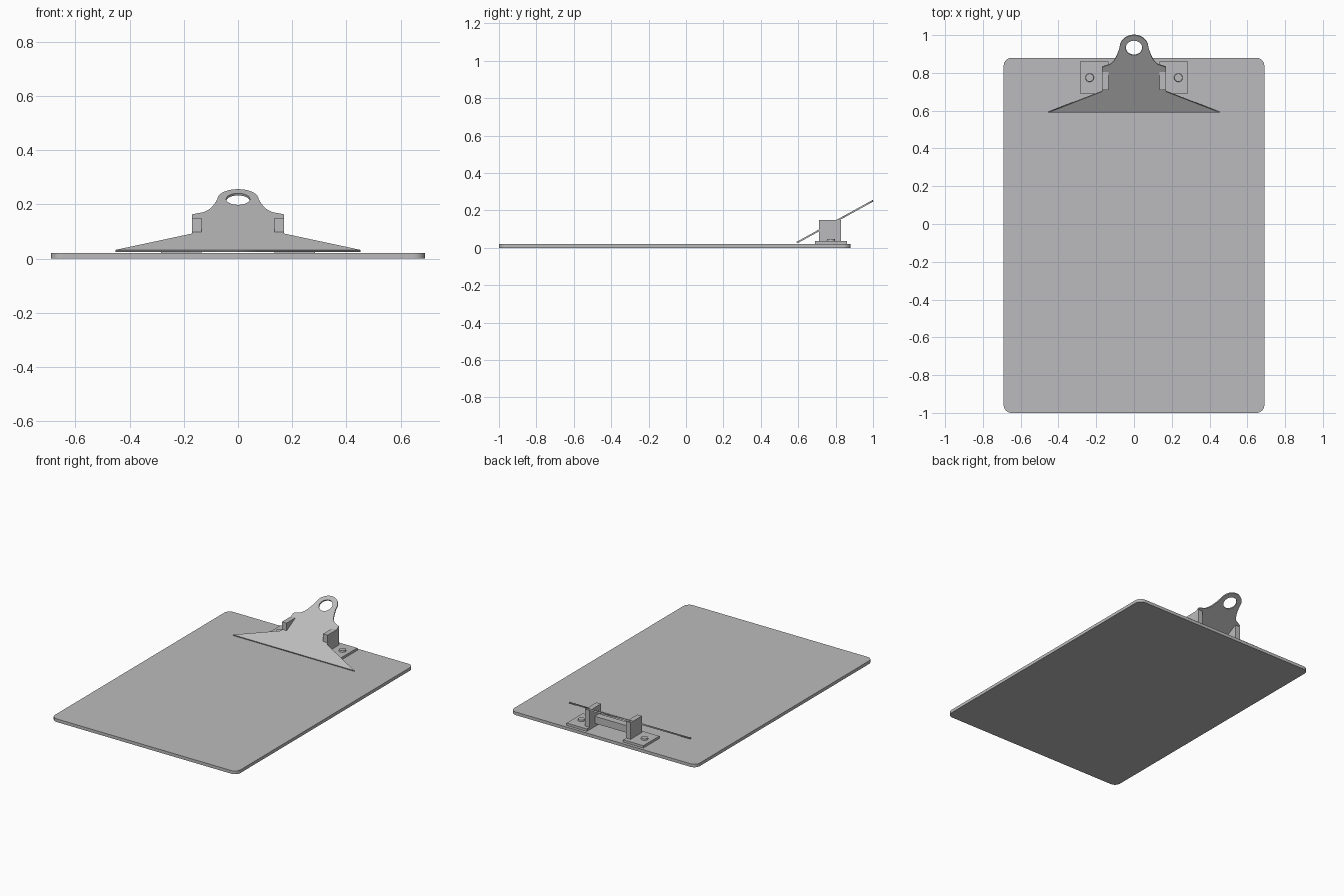
import bpy, bmesh, math

if "Cube" in bpy.data.objects:
    bpy.data.objects.remove(bpy.data.objects["Cube"])

metal = bpy.data.materials.new("grey")
metal.diffuse_color = (0.5, 0.5, 0.51, 1)
metal.use_nodes = True
metal.node_tree.nodes["Principled BSDF"].inputs["Base Color"].default_value = metal.diffuse_color


def finish(name, bm):
    me = bpy.data.meshes.new(name)
    bm.to_mesh(me)
    bm.free()
    me.materials.append(metal)
    ob = bpy.data.objects.new(name, me)
    bpy.context.collection.objects.link(ob)
    return ob


def box(name, x, y, z, corner=0):
    """Box from (min, max) ranges, with optionally rounded vertical corners."""
    bm = bmesh.new()
    bmesh.ops.create_cube(bm, size=1)
    for v in bm.verts:
        for i, (lo, hi) in enumerate((x, y, z)):
            v.co[i] = lo if v.co[i] < 0 else hi
    if corner:
        edges = [e for e in bm.edges if abs(e.verts[0].co.z - e.verts[1].co.z) > 1e-4]
        bmesh.ops.bevel(bm, geom=edges, offset=corner, segments=8, profile=0.5, affect='EDGES')
    return finish(name, bm)


# Board
T = 0.021
box("board", (-0.69, 0.69), (-1, 0.88), (0, T), 0.042)

# Bracket: feet, uprights and rivets on both sides, joined by a crossbar
for side, s in (("left", -1), ("right", 1)):
    def span(a, b):
        return tuple(sorted((s * a, s * b)))
    box("foot_" + side, span(0.135, 0.285), (0.69, 0.86), (T, 0.037))
    box("upright_" + side, span(0.135, 0.169), (0.71, 0.83), (0.03, 0.149))
    bm = bmesh.new()
    bmesh.ops.create_cone(bm, cap_ends=True, segments=24, radius1=0.023, radius2=0.021, depth=0.012)
    bmesh.ops.translate(bm, verts=bm.verts, vec=(s * 0.235, 0.775, 0.041))
    finish("rivet_" + side, bm)
box("crossbar", (-0.14, 0.14), (0.73, 0.775), (0.042, 0.09))

# Clamp plate: half outline given as seen from above, then laid on the slope
tilt = math.atan(0.55)
Y0, Z0 = 0.593, 0.028
half = [(0.452, Y0), (0.169, 0.703), (0.169, 0.832), (0.125, 0.847), (0.108, 0.863), (0.096, 0.882), (0.085, 0.907)]
half = [(x, (y - Y0) / math.cos(tilt)) for x, y in half]
cy = (0.934 - Y0) / math.cos(tilt)
R = 0.076
arc = [(R * math.cos(a), cy + R * math.sin(a)) for a in (math.pi * i / 24 for i in range(25))]
outline = half + arc + [(-x, y) for x, y in reversed(half)]
hole = [(0.044 * math.cos(a), cy + 0.044 * math.sin(a)) for a in (math.tau * i / 32 for i in range(32))]

cu = bpy.data.curves.new("clamp_plate", 'CURVE')
cu.dimensions = '2D'
cu.fill_mode = 'BOTH'
cu.extrude = 0.0045
for pts in (outline, hole):
    sp = cu.splines.new('POLY')
    sp.points.add(len(pts) - 1)
    for p, (x, y) in zip(sp.points, pts):
        p.co = (x, y, 0, 1)
    sp.use_cyclic_u = True
cu.materials.append(metal)
plate = bpy.data.objects.new("clamp_plate", cu)
plate.location = (0, Y0, Z0)
plate.rotation_euler = (tilt, 0, 0)
bpy.context.collection.objects.link(plate)
bpy.context.view_layer.objects.active = plate
plate.select_set(True)
bpy.ops.object.convert(target='MESH')
